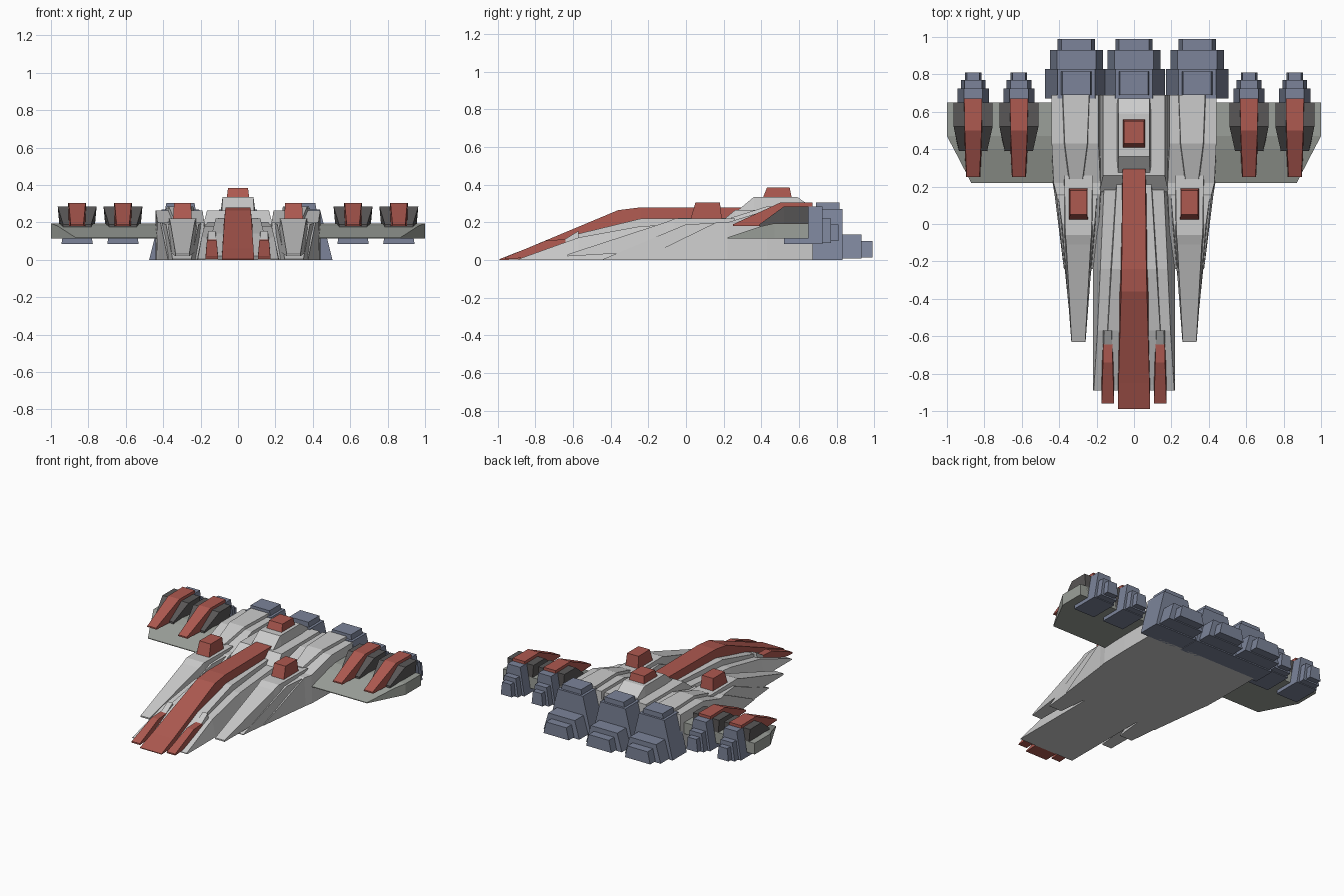
import bpy, bmesh

def material(name, r, g, b):
    m = bpy.data.materials.new(name)
    m.diffuse_color = (r, g, b, 1)
    return m

RED = material("red", .42, .10, .08)
BLUE = material("slate_blue", .20, .23, .32)
DARK = material("dark_grey", .10, .095, .095)
WING = material("wing_grey", .33, .35, .32)

def loft(name, sections, mat=None, side=1):
    """Skin four-cornered sections (y, z0, z1, bottom x0, x1, top x0, x1) along y."""
    bm = bmesh.new()
    rings = []
    for y, z0, z1, b0, b1, t0, t1 in sections:
        pts = ((b0, z0), (b1, z0), (t1, z1), (t0, z1))
        rings.append([bm.verts.new((side * x, y, z)) for x, z in pts])
    for a, b in zip(rings, rings[1:]):
        for i in range(4):
            j = (i + 1) % 4
            bm.faces.new((a[i], a[j], b[j], b[i]))
    bm.faces.new(rings[0])
    bm.faces.new(rings[-1])
    bmesh.ops.recalc_face_normals(bm, faces=bm.faces)
    me = bpy.data.meshes.new(name)
    bm.to_mesh(me)
    bm.free()
    ob = bpy.data.objects.new(name, me)
    bpy.context.collection.objects.link(ob)
    if mat:
        me.materials.append(mat)
    return ob

def sym(name, cx, sections, mat=None, side=1):
    """Sections (y, z0, z1, bottom half width, top half width) about x = cx."""
    return loft(name, [(y, z0, z1, cx - b, cx + b, cx - t, cx + t)
                       for y, z0, z1, b, t in sections], mat, side)

def box(name, cx, y0, y1, z0, z1, b, t, mat=None, side=1):
    return sym(name, cx, [(y0, z0, z1, b, t), (y1, z0, z1, b, t)], mat, side)

# Central fuselage: low wedge, inner ridge, rear block and cabin
sym("main_hull", 0, [(-.89, 0, .005, .22, .215), (-.57, 0, .12, .22, .195),
                     (-.24, 0, .18, .22, .18), (.2, 0, .2, .22, .16),
                     (.69, 0, .2, .22, .17)])
sym("hull_ridge", 0, [(-.86, 0, .02, .15, .15), (-.57, .05, .14, .15, .14),
                      (-.24, .05, .22, .14, .12), (.25, .05, .225, .11, .09)])
sym("rear_deck", 0, [(.17, .1, .19, .185, .185), (.26, .1, .265, .19, .165),
                     (.69, .1, .265, .19, .165)])
sym("cabin", 0, [(.27, .2, .26, .1, .085), (.36, .2, .335, .1, .083),
                 (.59, .2, .335, .1, .083), (.67, .2, .28, .1, .083)])
sym("cabin_roof_box", 0, [(.41, .33, .335, .06, .06), (.43, .33, .385, .06, .053),
                          (.55, .33, .385, .06, .053), (.56, .33, .335, .06, .06)], RED)

# Red spine along the nose
sym("spine", 0, [(-.99, 0, .005, .086, .086), (-.85, .005, .06, .086, .083),
                 (-.36, .1, .265, .085, .069), (-.24, .1, .28, .08, .066),
                 (.30, .15, .28, .065, .06)], RED)

for s, tag in ((1, "right"), (-1, "left")):
    # Nose prongs
    sym("nose_prong_" + tag, .14, [(-.96, .005, .015, .034, .033), (-.74, .02, .105, .034, .026),
                                   (-.64, .05, .11, .03, .024)], RED, s)
    sym("nose_prong_base_" + tag, .14, [(-.66, .05, .1, .03, .022),
                                        (-.57, .08, .155, .03, .02)], None, s)
    # Side body: long pod over two stepped layers, then the rear block
    sym("side_pod_" + tag, .297, [(-.63, .02, .03, .038, .036), (-.11, .05, .2, .078, .065),
                                  (-.06, .05, .22, .085, .07), (.26, .05, .22, .09, .075)], None, s)
    loft("side_layer_" + tag, [(-.44, 0, .005, .25, .35, .25, .35),
                               (.0, 0, .19, .20, .395, .21, .385),
                               (.25, 0, .2, .18, .43, .19, .42)], None, s)
    loft("side_body_" + tag, [(-.24, 0, .005, .2, .375, .2, .375),
                              (.16, 0, .2, .17, .425, .18, .415),
                              (.22, 0, .2, .17, .435, .18, .43),
                              (.43, 0, .265, .17, .44, .19, .44),
                              (.69, 0, .265, .17, .44, .19, .44)], None, s)
    sym("side_body_strip_" + tag, .31, [(.24, .18, .225, .045, .035), (.43, .2, .285, .075, .06),
                                        (.69, .2, .285, .08, .07)], None, s)
    sym("side_pod_box_" + tag, .297, [(.025, .21, .22, .05, .05), (.05, .21, .305, .05, .045),
                                      (.18, .21, .305, .05, .045), (.19, .21, .22, .05, .05)], RED, s)
    # Wing
    loft("wing_" + tag, [(.22, .115, .12, .35, .87, .35, .87),
                         (.40, .115, .18, .35, .963, .35, .963),
                         (.47, .115, .195, .35, 1, .35, 1),
                         (.65, .115, .195, .35, 1, .35, 1)], WING, s)
    # Two pods per wing with stepped engines
    for n, cx in enumerate((.615, .86), 1):
        label = "%s_%d" % (tag, n)
        sym("wing_pod_" + label, cx, [(.39, .13, .19, .078, .075), (.52, .13, .285, .09, .104),
                                      (.65, .13, .285, .09, .104)], DARK, s)
        sym("wing_pod_cover_" + label, cx, [(.25, .18, .19, .038, .034), (.50, .18, .305, .05, .045),
                                            (.67, .18, .305, .052, .048)], RED, s)
        for k, (y0, y1, z0, z1, b, t) in enumerate(((.52, .725, .085, .285, .084, .05),
                                                    (.72, .77, .09, .22, .066, .046),
                                                    (.76, .81, .1, .19, .044, .034)), 1):
            box("wing_engine_%s_step_%d" % (label, k), cx, y0, y1, z0, z1, b, t, BLUE, s)

# Three main engines, each a body with a cap and two shrinking nozzles
for tag, cx in (("left", -.308), ("centre", 0), ("right", .338)):
    for part, *dims in (("body", .67, .83, 0, .27, .167, .1),
                        ("cap", .69, .815, .25, .305, .085, .075),
                        ("nozzle", .82, .93, .008, .135, .142, .105),
                        ("nozzle_tip", .92, .99, .015, .1, .1, .08)):
        box("main_engine_%s_%s" % (tag, part), cx, *dims, BLUE)
